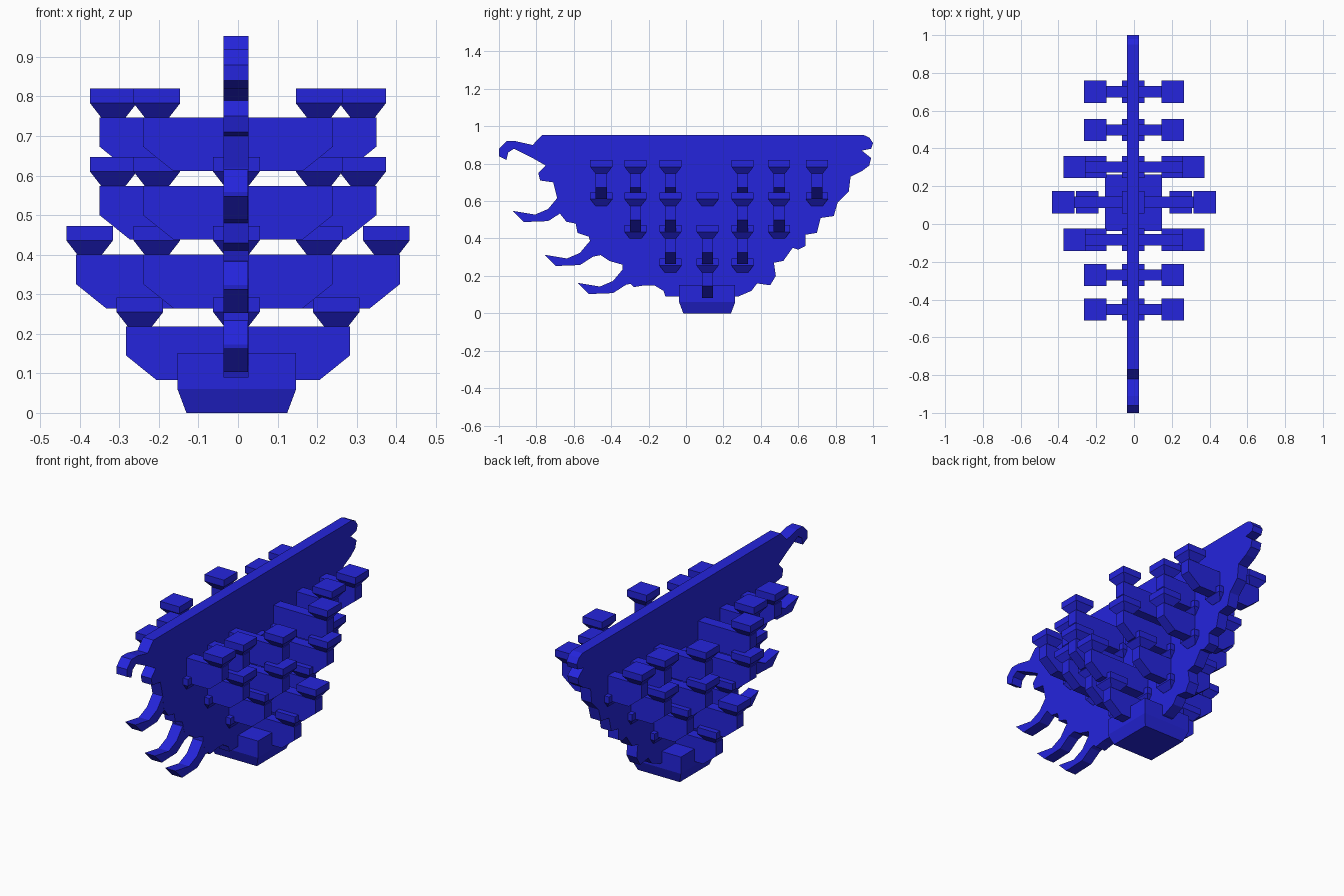
import bpy, bmesh
from mathutils import Vector

cube = bpy.data.objects.get("Cube")
if cube:
    bpy.data.objects.remove(cube)

blue = bpy.data.materials.new("deep blue")
blue.use_nodes = True
BLUE = (0.018, 0.018, 0.72, 1)
blue.diffuse_color = BLUE
blue.node_tree.nodes["Principled BSDF"].inputs["Base Color"].default_value = BLUE


def finish(name, bm):
    """Turn a bmesh into a flat shaded, coloured object."""
    bmesh.ops.recalc_face_normals(bm, faces=bm.faces)
    mesh = bpy.data.meshes.new(name)
    bm.to_mesh(mesh)
    bm.free()
    mesh.materials.append(blue)
    obj = bpy.data.objects.new(name, mesh)
    bpy.context.collection.objects.link(obj)
    return obj


def extrude_outline(name, points, step):
    """Extrude a closed outline along the vector step."""
    bm = bmesh.new()
    face = bm.faces.new([bm.verts.new(p) for p in points])
    result = bmesh.ops.extrude_face_region(bm, geom=[face])
    moved = [v for v in result["geom"] if isinstance(v, bmesh.types.BMVert)]
    bmesh.ops.translate(bm, verts=moved, vec=Vector(step))
    return finish(name, bm)


def bearing_block(name, x, y, z, width, height, foot, taper):
    """Square block whose lower part narrows to a smaller foot."""
    bm = bmesh.new()
    rings = []
    for size, level in ((foot, z), (width, z + taper), (width, z + height)):
        h = size / 2
        rings.append([bm.verts.new((x + sx * h, y + sy * h, level))
                      for sx, sy in ((-1, -1), (1, -1), (1, 1), (-1, 1))])
    for low, high in zip(rings, rings[1:]):
        for i in range(4):
            j = (i + 1) % 4
            bm.faces.new((low[i], low[j], high[j], high[i]))
    bm.faces.new(rings[0])
    bm.faces.new(rings[-1])
    return finish(name, bm)


def small_block(name, x, y, z):
    return bearing_block(name, x, y, z, 0.118, 0.073, 0.062, 0.036)


ARM_HEIGHT, ARM_DEPTH = 0.136, 0.06


def cross_arm(name, y, z, half):
    """Transverse arm with cut lower corners, carrying a block at each end."""
    cut = half - 0.077
    side = [(cut, z), (half, z + 0.062), (half, z + ARM_HEIGHT)]
    outline = side + [(-x, h) for x, h in reversed(side)]
    front = y - ARM_DEPTH / 2
    extrude_outline(name, [(x, front, h) for x, h in outline], (0, ARM_DEPTH, 0))
    for label, sign in (("left", 1), ("right", -1)):
        small_block(f"{name}_{label}_block", sign * (half - 0.035), y, z + ARM_HEIGHT)


# Central board with a scalloped lower edge and a curled front nose
BOARD_X, BOARD_WIDTH = -0.037, 0.063
board = [
    (-.77, .953), (.95, .953), (.98, .94), (1, .91), (.99, .88), (.94, .87),
    (.99, .83), (.98, .79), (.94, .76), (.88, .73), (.87, .65), (.81, .59),
    (.79, .52), (.72, .51), (.7, .43), (.64, .42), (.64, .36), (.6, .34),
    (.57, .35), (.52, .28), (.47, .27), (.48, .2), (.45, .15), (.38, .16),
    (.35, .12), (.28, .09), (-.11, .09), (-.12, .12), (-.17, .15), (-.22, .15),
    (-.28, .14), (-.34, .21), (-.34, .26), (-.41, .28), (-.5, .34), (-.52, .41),
    (-.58, .43), (-.59, .48), (-.64, .49), (-.68, .54), (-.69, .62), (-.71, .7),
    (-.78, .71), (-.79, .75), (-.75, .79), (-.82, .83), (-.92, .88), (-.95, .86),
    (-.96, .82), (-1, .84), (-1, .88), (-.96, .92), (-.91, .92), (-.82, .9),
]
extrude_outline("central_board", [(BOARD_X, y, z) for y, z in board], (BOARD_WIDTH, 0, 0))

# Three curved beaks projecting from the front edge
beak = [(0, 0), (.12, -.02), (.19, .01), (.24, .07), (.36, .09),
        (.36, .01), (.26, -.01), (.19, -.055), (.06, -.06)]
beak_tips = {"upper": (-.927, .548), "middle": (-.757, .313), "lower": (-.58, .163)}
for label, (ty, tz) in beak_tips.items():
    extrude_outline(f"{label}_beak", [(BOARD_X + .0005, ty + y, tz + z) for y, z in beak],
                    (BOARD_WIDTH - .001, 0, 0))

# Large base block
bearing_block("base_block", -0.003, 0.113, 0, 0.3, 0.152, 0.255, 0.06)

# Cross arms, row by row from front to back, stacked on rising levels
LEVELS = (0.083, 0.264, 0.438, 0.611)
SHORT, LONG = 0.24, 0.35
outer, middle, inner = [SHORT], [SHORT, SHORT], [SHORT, LONG, LONG]
rows = {
    "front_outer": (-.453, outer), "front_middle": (-.27, middle),
    "front_inner": (-.083, inner), "centre": (.115, [.283, .41]),
    "back_inner": (.302, inner), "back_middle": (.498, middle),
    "back_outer": (.7, outer),
}
for row, (y, halves) in rows.items():
    first = 0 if row == "centre" else len(LEVELS) - len(halves)
    for i, half in enumerate(halves):
        cross_arm(f"{row}_arm_{i + 1}", y, LEVELS[first + i], half)
    # Blocks astride the board below each arm that has a level beneath it
    for i in range(max(first, 1), len(LEVELS)):
        small_block(f"{row}_board_block_{i}", -0.004, y, LEVELS[i - 1] + ARM_HEIGHT)
